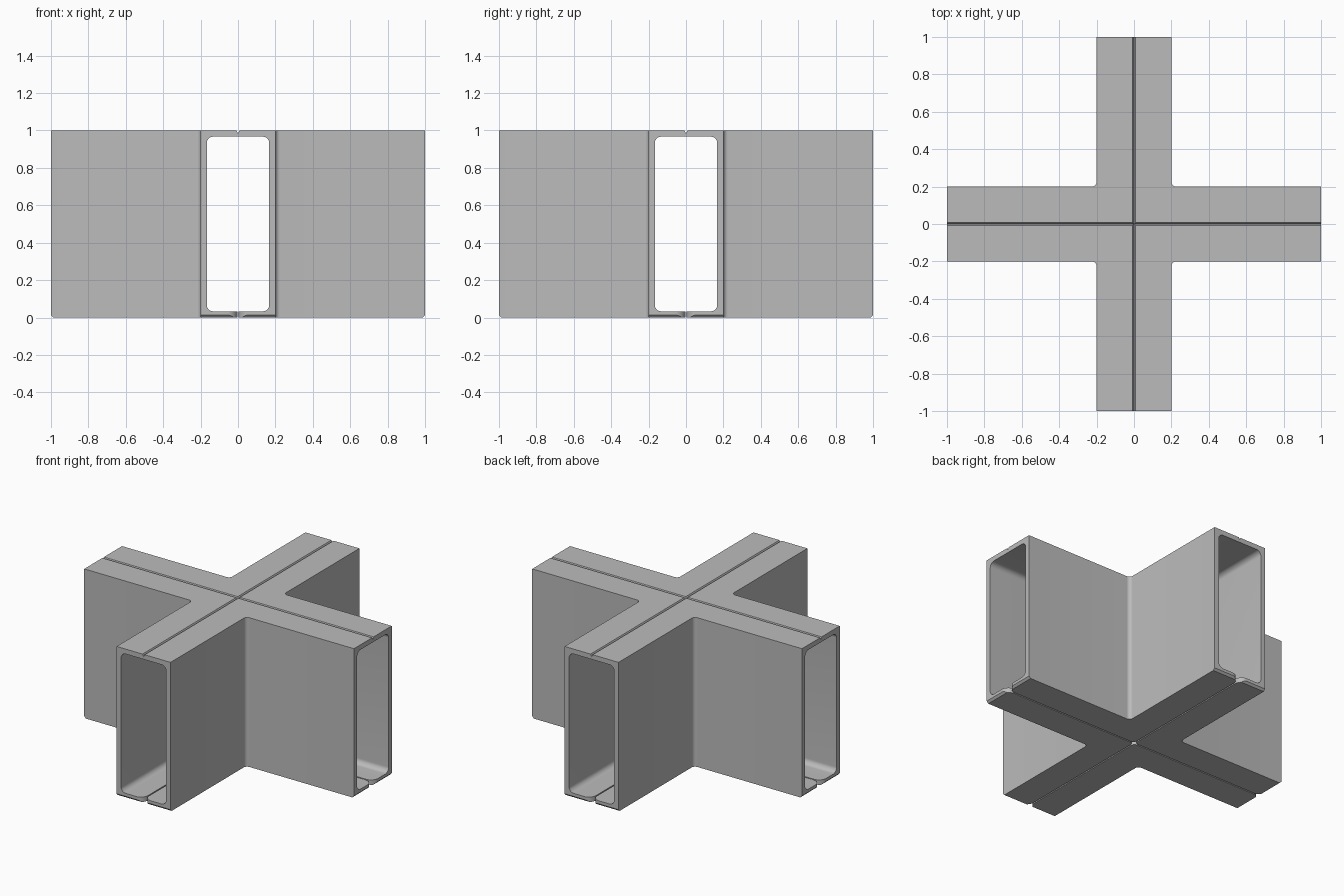
import bpy, bmesh, math

if "Cube" in bpy.data.objects:
    bpy.data.objects.remove(bpy.data.objects["Cube"])

grey = bpy.data.materials.new("plain grey")
grey.diffuse_color = (0.5, 0.5, 0.5, 1)
grey.use_nodes = True
grey.node_tree.nodes["Principled BSDF"].inputs["Base Color"].default_value = grey.diffuse_color


def arc(cx, cy, r, a0, a1, n=8):
    return [(cx + r * math.cos(math.radians(a0 + (a1 - a0) * i / n)),
             cy + r * math.sin(math.radians(a0 + (a1 - a0) * i / n)))
            for i in range(n + 1)]


def four_way(quarter):
    """Repeat a first-quadrant outline around the z axis."""
    pts = []
    for _ in range(4):
        pts += quarter
        quarter = [(-y, x) for x, y in quarter]
    return pts


def cross(half, length, centre=0.225):
    """Plan of a cross with filleted inside corners."""
    return four_way([(length, half)]
                    + arc(centre, centre, centre - half, 270, 180)
                    + [(half, length)])


def loft(name, rings):
    """Closed solid through rings of 3D points."""
    bm = bmesh.new()
    loops = [[bm.verts.new(p) for p in ring] for ring in rings]
    n = len(loops[0])
    for a, b in zip(loops, loops[1:]):
        for i in range(n):
            j = (i + 1) % n
            bm.faces.new((a[i], a[j], b[j], b[i]))
    bm.faces.new(loops[0][::-1])
    bm.faces.new(loops[-1])
    bmesh.ops.recalc_face_normals(bm, faces=bm.faces)
    mesh = bpy.data.meshes.new(name)
    bm.to_mesh(mesh)
    bm.free()
    mesh.materials.append(grey)
    obj = bpy.data.objects.new(name, mesh)
    bpy.context.collection.objects.link(obj)
    return obj


def at(pts, z):
    return [(x, y, z) for x, y in pts]


# outer cross body, with small chamfers on the lower end edges
body = loft("cross_duct", [at(cross(0.2, 0.987), 0), at(cross(0.2, 1), 0.013),
                           at(cross(0.2, 1), 1)])

# hollow passage with rounded floor and ceiling corners
R, LOW, HIGH = 0.035, 0.033, 0.967
profile = [(0.167 - R + x, LOW + R + z) for x, z in arc(0, 0, R, -90, 0)]
profile += [(0.167 - R + x, HIGH - R + z) for x, z in arc(0, 0, R, 0, 90)]
cutters = [loft("passage_cutter", [at(cross(h, 1.1), z) for h, z in profile])]

# thin V grooves along the top of both arms
V = [(-0.008, 1.0), (-0.016, 1.015), (0.016, 1.015), (0.008, 1.0), (0, 0.985)]
cutters.append(loft("groove_cutter_y", [[(u, s, z) for u, z in V] for s in (-1.1, 1.1)]))
cutters.append(loft("groove_cutter_x", [[(s, u, z) for u, z in V] for s in (-1.1, 1.1)]))

# floor slits: rounded where they cross and where they reach the open ends
W, E, C = 0.004, 0.055, 0.025
end = [(1.1, W + E)] + arc(1.001 - E, W + E, E, 0, -90)
slit = four_way(end + arc(W + C, W + C, C, 270, 180) + [(y, x) for x, y in end[::-1]])
cutters.append(loft("slit_cutter", [at(slit, -0.1), at(slit, 0.1)]))

bpy.context.view_layer.objects.active = body
body.select_set(True)
for cutter in cutters:
    cutter.hide_render = True
    mod = body.modifiers.new("cut", 'BOOLEAN')
    mod.operation = 'DIFFERENCE'
    mod.solver = 'EXACT'
    mod.object = cutter
    bpy.ops.object.modifier_apply(modifier=mod.name)
    bpy.data.objects.remove(cutter)

bpy.ops.object.shade_smooth_by_angle(angle=math.radians(30))
